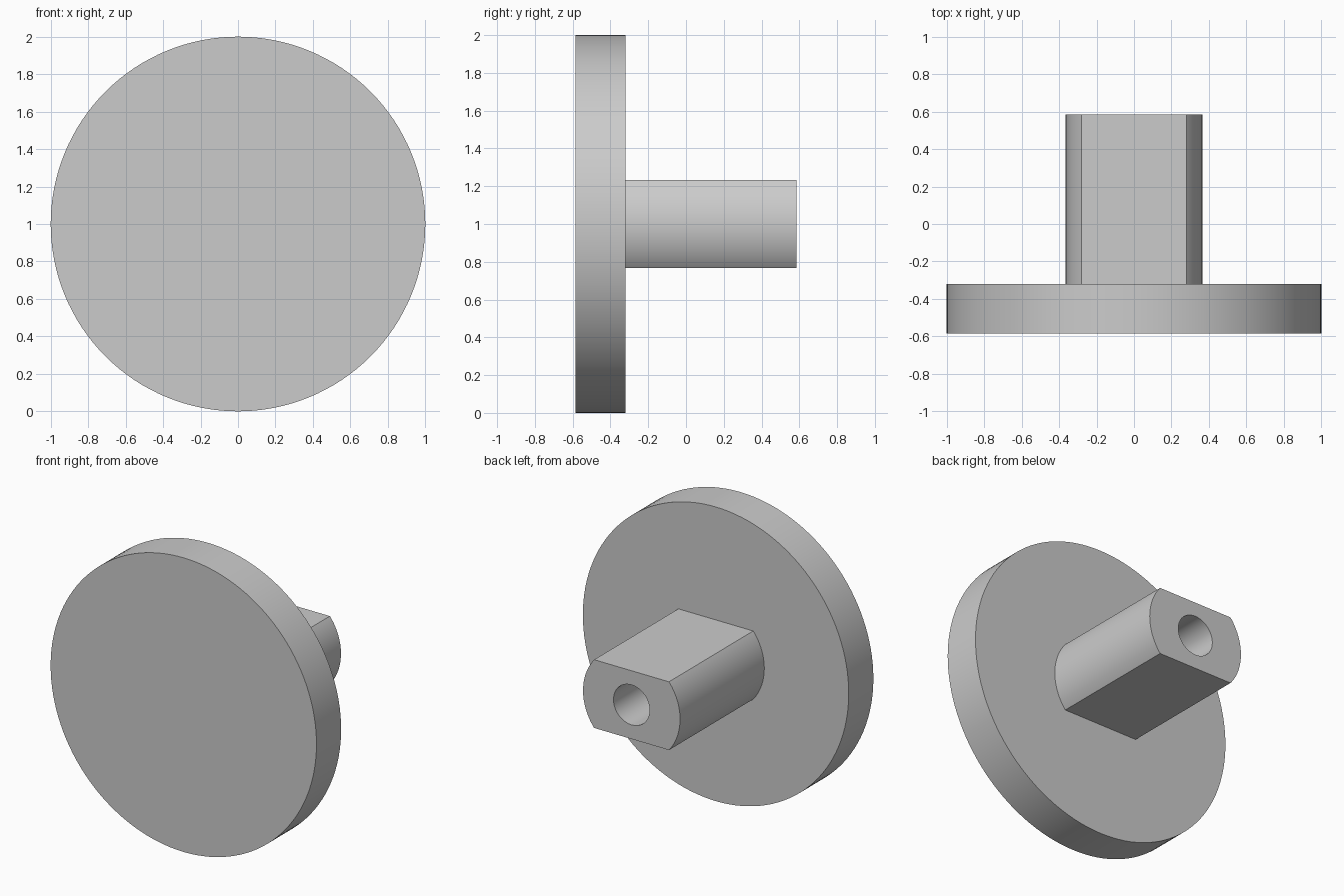
import bpy
import bmesh
from math import radians
from mathutils import Matrix, Vector

cube = bpy.data.objects.get("Cube")
if cube:
    bpy.data.objects.remove(cube, do_unlink=True)

AXIS_Z = 1.0       # height of the common axis
FRONT, DISC_BACK, BACK = -0.585, -0.32, 0.585
FLAT = 0.232       # half distance between the shaft flats

grey = bpy.data.materials.new("plain grey")
grey.use_nodes = True
colour = (0.6, 0.6, 0.6, 1.0)
grey.diffuse_color = colour
grey.node_tree.nodes["Principled BSDF"].inputs["Base Color"].default_value = colour


def rod(name, radius, y0, y1, segments, flat=None):
    """Cylinder along y, optionally with flats cut above and below."""
    bm = bmesh.new()
    place = Matrix.Translation((0, (y0 + y1) / 2, AXIS_Z)) @ Matrix.Rotation(radians(90), 4, "X")
    bmesh.ops.create_cone(bm, cap_ends=True, segments=segments, radius1=radius,
                          radius2=radius, depth=y1 - y0, matrix=place)
    if flat:
        for side in (1, -1):
            cut = bmesh.ops.bisect_plane(
                bm, geom=bm.verts[:] + bm.edges[:] + bm.faces[:],
                plane_co=Vector((0, 0, AXIS_Z + side * flat)),
                plane_no=Vector((0, 0, side)), clear_outer=True)
            edges = [e for e in cut["geom_cut"] if isinstance(e, bmesh.types.BMEdge)]
            bmesh.ops.holes_fill(bm, edges=edges, sides=0)
    bmesh.ops.recalc_face_normals(bm, faces=bm.faces[:])
    mesh = bpy.data.meshes.new(name)
    bm.to_mesh(mesh)
    bm.free()
    mesh.materials.append(grey)
    obj = bpy.data.objects.new(name, mesh)
    bpy.context.collection.objects.link(obj)
    return obj


def activate(obj):
    bpy.ops.object.select_all(action="DESELECT")
    obj.select_set(True)
    bpy.context.view_layer.objects.active = obj


# Round front disc and double-flatted shaft, slightly embedded in it
disc = rod("disc", 1.0, FRONT, DISC_BACK, 128)
shaft = rod("shaft", 0.365, DISC_BACK - 0.02, BACK, 96, FLAT)

# Blind bore in the free end of the shaft
cutter = rod("bore_cutter", 0.136, BACK - 0.75, BACK + 0.1, 48)
cutter.hide_render = True
activate(shaft)
bore = shaft.modifiers.new("bore", "BOOLEAN")
bore.operation = "DIFFERENCE"
bore.solver = "EXACT"
bore.object = cutter
bpy.ops.object.modifier_apply(modifier=bore.name)
bpy.data.objects.remove(cutter, do_unlink=True)

# Smooth round walls, sharp rims
for part in (disc, shaft):
    activate(part)
    bpy.ops.object.shade_smooth_by_angle(angle=radians(30))
